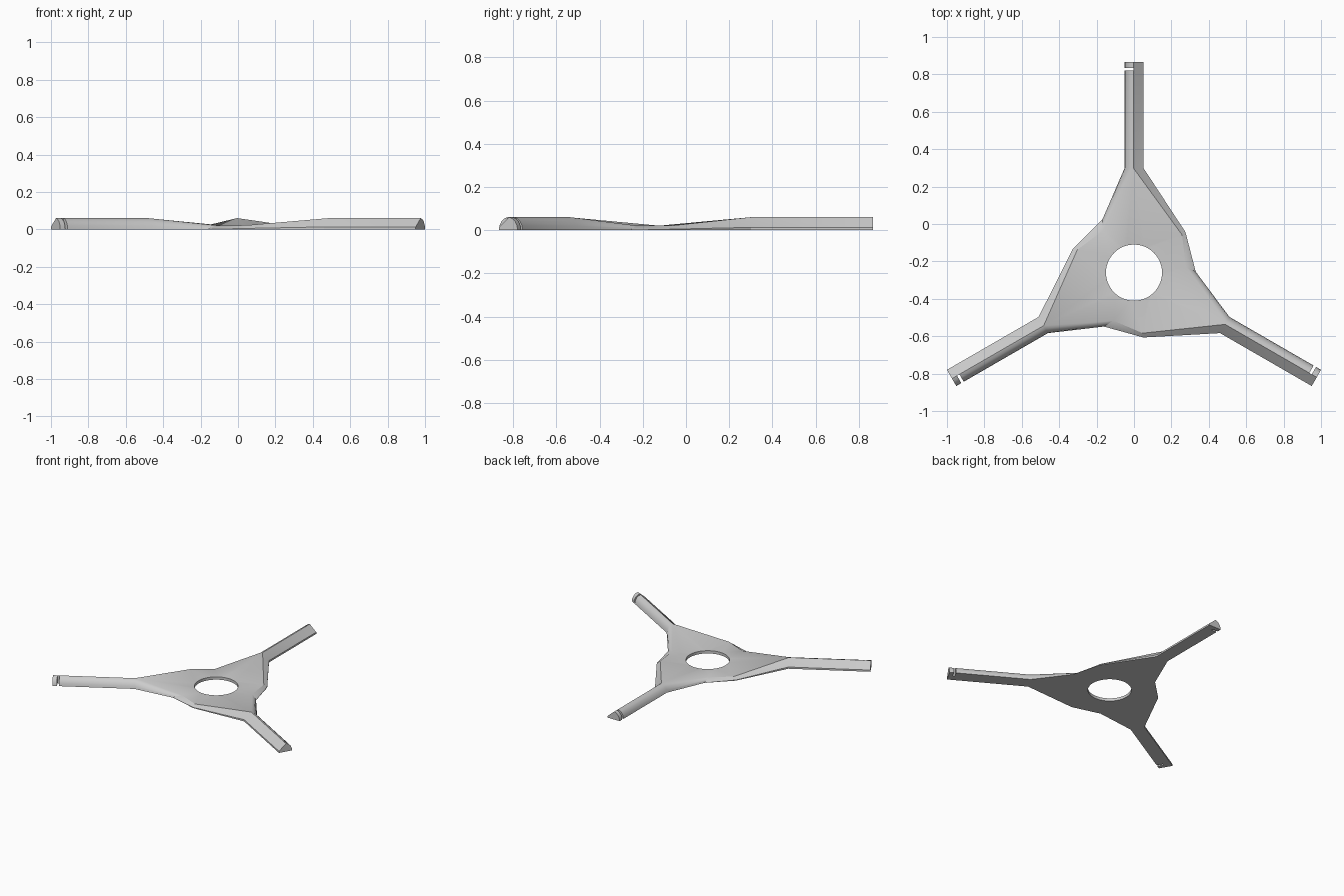
import bpy, bmesh, math
from mathutils import Vector, Matrix

if "Cube" in bpy.data.objects:
    bpy.data.objects.remove(bpy.data.objects["Cube"])

HUB_Y = -0.26
BASE, NOTCH_IN, NOTCH_OUT, TIP = 0.56, 1.08, 1.095, 1.126
HOLE_R, HOLE_N, HUB_Z = 0.15, 48, 0.021

# Arm section (x, z): rounded leading side, ridge, sloped trailing side, underside centre
SECTION = [(-0.05, 0), (-0.047, 0.020), (-0.037, 0.040), (-0.022, 0.054),
           (-0.004, 0.06), (0.05, 0.013), (0.05, 0), (-0.004, 0)]
LEADING = [0, 1, 2, 3, 4, 7]
TRAILING = [4, 5, 6, 7]

# Hub corner points of one sector
CORNER = Vector((0.275, 0.217, 0))
CORNER_LIP = CORNER + Vector((0, 0, 0.005))
CORNER_TOP = Vector((0.257, 0.202, 0.022))
WAIST = Vector((0.33, 0.005, 0))
WAIST_TOP = Vector((0.278, 0.032, 0.021))

bm = bmesh.new()


def face(points):
    bm.faces.new([bm.verts.new(p) for p in points])


def turn(points, k):
    rot = Matrix.Rotation(-k * math.tau / 3, 3, 'Z')
    return [rot @ p for p in points]


def station(y):
    return [Vector((x, y, z)) for x, z in SECTION]


def prism(idx, a, b, k, closed=()):
    """Skin part of the arm section from a to b; closed lists the end caps."""
    ra, rb = turn(station(a), k), turn(station(b), k)
    for i, j in zip(idx, idx[1:]):
        face([ra[i], ra[j], rb[j], rb[i]])
    if idx[0] == 0:
        face([ra[7], ra[0], rb[0], rb[7]])
    for y in closed:
        face([turn(station(y), k)[i] for i in idx])


def ring_fill(outer, z):
    """Fill between an outer loop and the round hole."""
    hole = [Vector((HOLE_R * math.cos(math.tau * i / HOLE_N),
                    HOLE_R * math.sin(math.tau * i / HOLE_N), z)) for i in range(HOLE_N)]
    count = len(outer)
    near = [max(range(count), key=lambda j: outer[j].xy.normalized().dot(h.xy)) for h in hole]
    for i in range(HOLE_N):
        n = (i + 1) % HOLE_N
        face([hole[i], hole[n], outer[near[i]]])
        j = near[i]
        while j != near[n]:
            step = (j - 1) % count        # loops run clockwise, the hole anticlockwise
            face([hole[n], outer[j], outer[step]])
            j = step


top_loop, bottom_loop = [], []
for k in range(3):
    # Arm with a slot cut through its leading half near the tip
    for a, b, caps in ((BASE, NOTCH_IN, (NOTCH_IN,)), (NOTCH_OUT, TIP, (NOTCH_OUT, TIP))):
        prism(LEADING[:5], a, b, k)
        for y in caps:
            face([turn(station(y), k)[i] for i in LEADING])
    for a, b in ((BASE, NOTCH_IN), (NOTCH_IN, NOTCH_OUT), (NOTCH_OUT, TIP)):
        prism(TRAILING, a, b, k)
    face([turn(station(TIP), k)[i] for i in TRAILING])
    wall_a, wall_b = turn(station(NOTCH_IN), k), turn(station(NOTCH_OUT), k)
    face([wall_a[4], wall_b[4], wall_b[7], wall_a[7]])

    # Rounded leading edge blending into the waist
    sec = turn(station(BASE), k)
    edge = [WAIST.lerp(WAIST_TOP, t / 4) + Vector((0, 0, 0.004 * math.sin(math.pi * t / 4)))
            for t in range(5)]
    prev = turn(edge, k - 1)
    for i in range(4):
        face([sec[i], sec[i + 1], prev[i + 1], prev[i]])

    # Sloped trailing edge and its thin lip
    corner, lip, corner_top, waist, waist_top = turn(
        [CORNER, CORNER_LIP, CORNER_TOP, WAIST, WAIST_TOP], k)
    face([sec[4], sec[5], lip, corner_top])
    face([sec[5], sec[6], corner, lip])
    face([lip, corner, waist])
    face([corner_top, lip] + turn(edge, k))

    top_loop += [sec[4], corner_top, waist_top]
    bottom_loop += [sec[0], sec[7], sec[6], corner, waist]

# Hub top, underside and hole wall
ring_fill(top_loop, HUB_Z)
ring_fill(bottom_loop, 0)
for i in range(HOLE_N):
    a, b = (math.tau * n / HOLE_N for n in (i, i + 1))
    face([Vector((HOLE_R * math.cos(t), HOLE_R * math.sin(t), z))
          for t, z in ((a, 0), (b, 0), (b, HUB_Z), (a, HUB_Z))])

bmesh.ops.remove_doubles(bm, verts=bm.verts, dist=0.0002)
bmesh.ops.recalc_face_normals(bm, faces=bm.faces)
bmesh.ops.translate(bm, verts=bm.verts, vec=(0, HUB_Y, 0))

mesh = bpy.data.meshes.new("three_arm_rotor")
bm.to_mesh(mesh)
bm.free()
rotor = bpy.data.objects.new("three_arm_rotor", mesh)
bpy.context.collection.objects.link(rotor)

# Plain grey material
grey = bpy.data.materials.new("light_grey")
grey.use_nodes = True
colour = (0.6, 0.6, 0.6, 1)
grey.diffuse_color = colour
grey.node_tree.nodes["Principled BSDF"].inputs["Base Color"].default_value = colour
mesh.materials.append(grey)

bpy.ops.object.select_all(action='DESELECT')
rotor.select_set(True)
bpy.context.view_layer.objects.active = rotor
bpy.ops.object.shade_smooth_by_angle(angle=math.radians(30))
